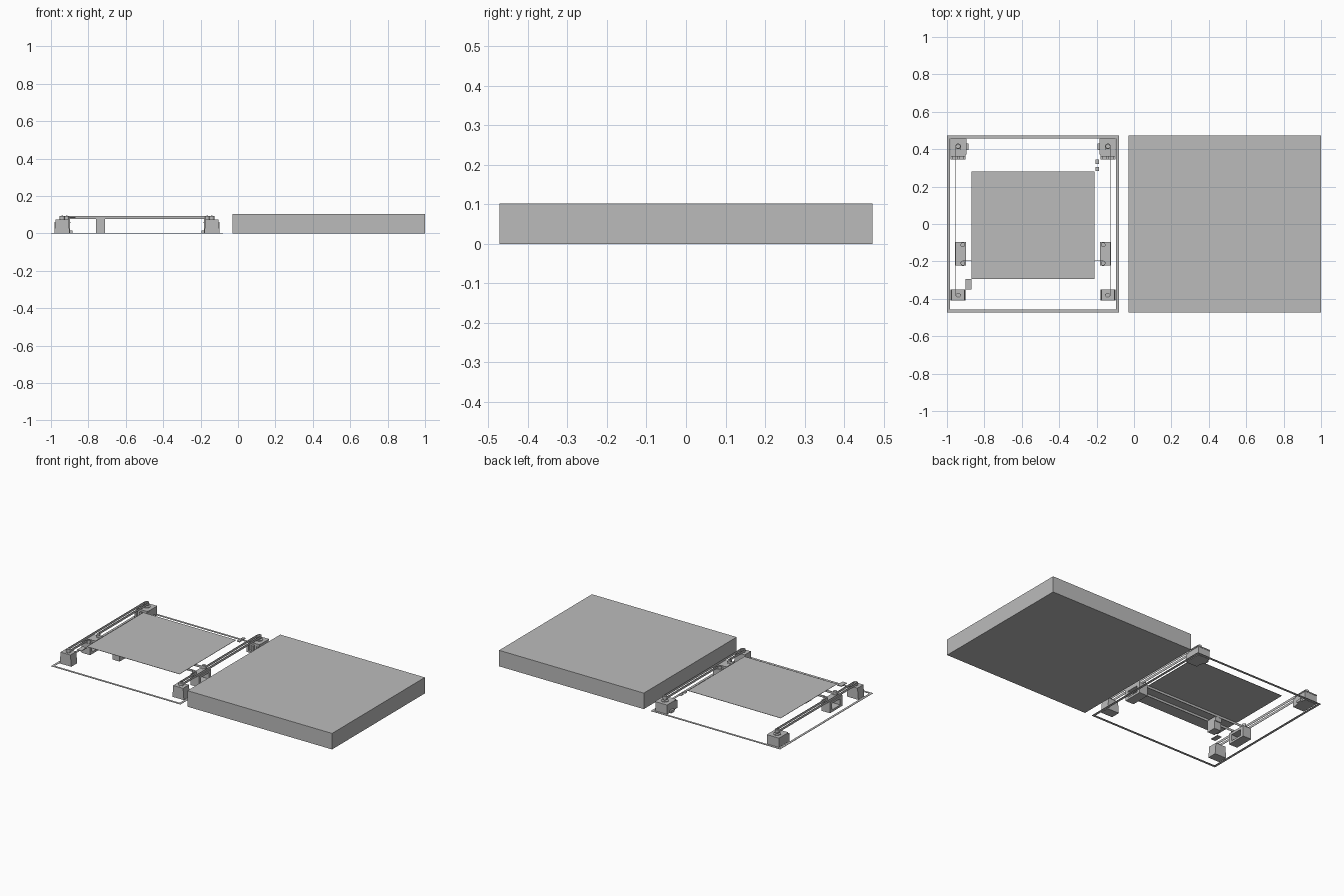
import bpy, bmesh, math

cube = bpy.data.objects.get("Cube")
if cube:
    bpy.data.objects.remove(cube, do_unlink=True)

grey = bpy.data.materials.new("plain grey")
grey.use_nodes = True
grey.diffuse_color = (0.5, 0.5, 0.5, 1)
grey.node_tree.nodes["Principled BSDF"].inputs["Base Color"].default_value = (0.5, 0.5, 0.5, 1)

MID = -0.54       # mirror plane of the machine
RADIUS = 0.013    # pulley radius


def finish(name, bm):
    mesh = bpy.data.meshes.new(name)
    bmesh.ops.recalc_face_normals(bm, faces=bm.faces)
    bm.to_mesh(mesh)
    bm.free()
    mesh.materials.append(grey)
    obj = bpy.data.objects.new(name, mesh)
    bpy.context.collection.objects.link(obj)
    return obj


def box(name, x, y, z, taper=0.0):
    bm = bmesh.new()
    bmesh.ops.create_cube(bm, size=1)
    for v in bm.verts:
        top = v.co.z > 0
        side = 1 if v.co.x > 0 else -1
        v.co = [lim[0] if c < 0 else lim[1] for c, lim in zip(v.co, (x, y, z))]
        if top:
            v.co.x -= side * taper
    return finish(name, bm)


def disc(name, x, y, r, z0, z1, sides=20):
    bm = bmesh.new()
    bmesh.ops.create_cone(bm, cap_ends=True, segments=sides, radius1=r, radius2=r, depth=z1 - z0)
    bmesh.ops.translate(bm, verts=bm.verts, vec=(x, y, (z0 + z1) / 2))
    obj = finish(name, bm)
    bpy.context.view_layer.objects.active = obj
    obj.select_set(True)
    bpy.ops.object.shade_smooth_by_angle()
    obj.select_set(False)


def pulley(name, x, y):
    disc(name, x, y, RADIUS - 0.001, 0.07, 0.093)
    disc(name + "_flange", x, y, RADIUS + 0.002, 0.073, 0.076)
    disc(name + "_shaft", x, y, 0.004, 0.093, 0.095, 10)


# Large solid enclosure block
box("enclosure_block", (-0.03, 1.0), (-0.472, 0.472), (0, 0.103))

# Flat border frame on the ground
box("frame_front", (-1, -0.08), (-0.472, -0.457), (0, 0.002))
box("frame_back", (-1, -0.08), (0.457, 0.472), (0, 0.002))
box("frame_left", (-0.095, -0.08), (-0.457, 0.457), (0, 0.002))
box("frame_right", (-1, -0.985), (-0.457, 0.457), (0, 0.002))

# Thin work plate
box("work_plate", (-0.87, -0.21), (-0.295, 0.28), (0.092, 0.094))

# Mirrored drive parts
for side, s in (("right", 1), ("left", -1)):
    def span(a, b):
        return tuple(sorted((MID + s * (a - MID), MID + s * (b - MID))))

    def at(a):
        return MID + s * (a - MID)

    # Front idler
    box(side + "_idler_block", span(-0.982, -0.9), (-0.41, -0.35), (0, 0.074), 0.006)
    pulley(side + "_idler_pulley", at(-0.94), -0.38)

    # Rear motor with mount and connector
    box(side + "_motor_body", span(-0.98, -0.897), (0.373, 0.455), (0, 0.055))
    box(side + "_motor_plate", span(-0.982, -0.895), (0.371, 0.457), (0.055, 0.062))
    disc(side + "_motor_collar", at(-0.94), 0.415, 0.022, 0.062, 0.066)
    pulley(side + "_motor_pulley", at(-0.94), 0.415)
    box(side + "_motor_connector", span(-0.897, -0.884), (0.395, 0.43), (0, 0.016))
    box(side + "_mount_web", span(-0.98, -0.9), (0.36, 0.373), (0, 0.062))
    for a in (-0.98, -0.945, -0.912):
        box(side + "_mount_rib", span(a, a + 0.012), (0.345, 0.36), (0, 0.05))
    box(side + "_mount_foot", span(-0.98, -0.9), (0.345, 0.36), (0, 0.01))

    # Carriage with a window through it
    box(side + "_carriage_top", span(-0.957, -0.897), (-0.223, -0.097), (0.058, 0.074))
    box(side + "_carriage_base", span(-0.957, -0.897), (-0.223, -0.097), (0.004, 0.018))
    for y in (-0.223, -0.119):
        box(side + "_carriage_end", span(-0.957, -0.897), (y, y + 0.022), (0.018, 0.058))
    for y in (-0.21, -0.11):
        pulley(side + "_carriage_pulley", at(-0.915), y)

# Tool head under the plate
box("tool_head_body", (-0.76, -0.71), (-0.19, -0.13), (0, 0.05))
box("tool_head_clamp", (-0.758, -0.712), (-0.196, -0.124), (0.05, 0.078))

# Small end-stop tabs
box("front_stop_tab", (-0.9, -0.87), (-0.35, -0.295), (0.083, 0.088))
for y in (0.283, 0.322):
    box("rear_stop_tab", (-0.207, -0.187), (y, y + 0.022), (0.083, 0.088))

# Closed drive belt: pulley centre, start angle, end angle
wraps = [(-0.94, -0.38, 360, 180), (-0.94, 0.415, 180, 0),
         (-0.915, -0.11, 180, 270), (-0.165, -0.11, 270, 360),
         (-0.14, 0.415, 180, 0), (-0.14, -0.38, 0, -180),
         (-0.165, -0.21, 0, 90), (-0.915, -0.21, 90, 180)]
bm = bmesh.new()
path = []
for cx, cy, a0, a1 in wraps:
    steps = abs(a1 - a0) // 15
    for i in range(steps + 1):
        a = math.radians(a0 + (a1 - a0) * i / steps)
        path.append((cx + RADIUS * math.cos(a), cy + RADIUS * math.sin(a)))
low = [bm.verts.new((x, y, 0.077)) for x, y in path]
high = [bm.verts.new((x, y, 0.092)) for x, y in path]
for i in range(len(path)):
    j = (i + 1) % len(path)
    bm.faces.new((low[i], low[j], high[j], high[i]))
belt = finish("drive_belt", bm)
solid = belt.modifiers.new("thickness", "SOLIDIFY")
solid.thickness = 0.0015
solid.offset = 0
